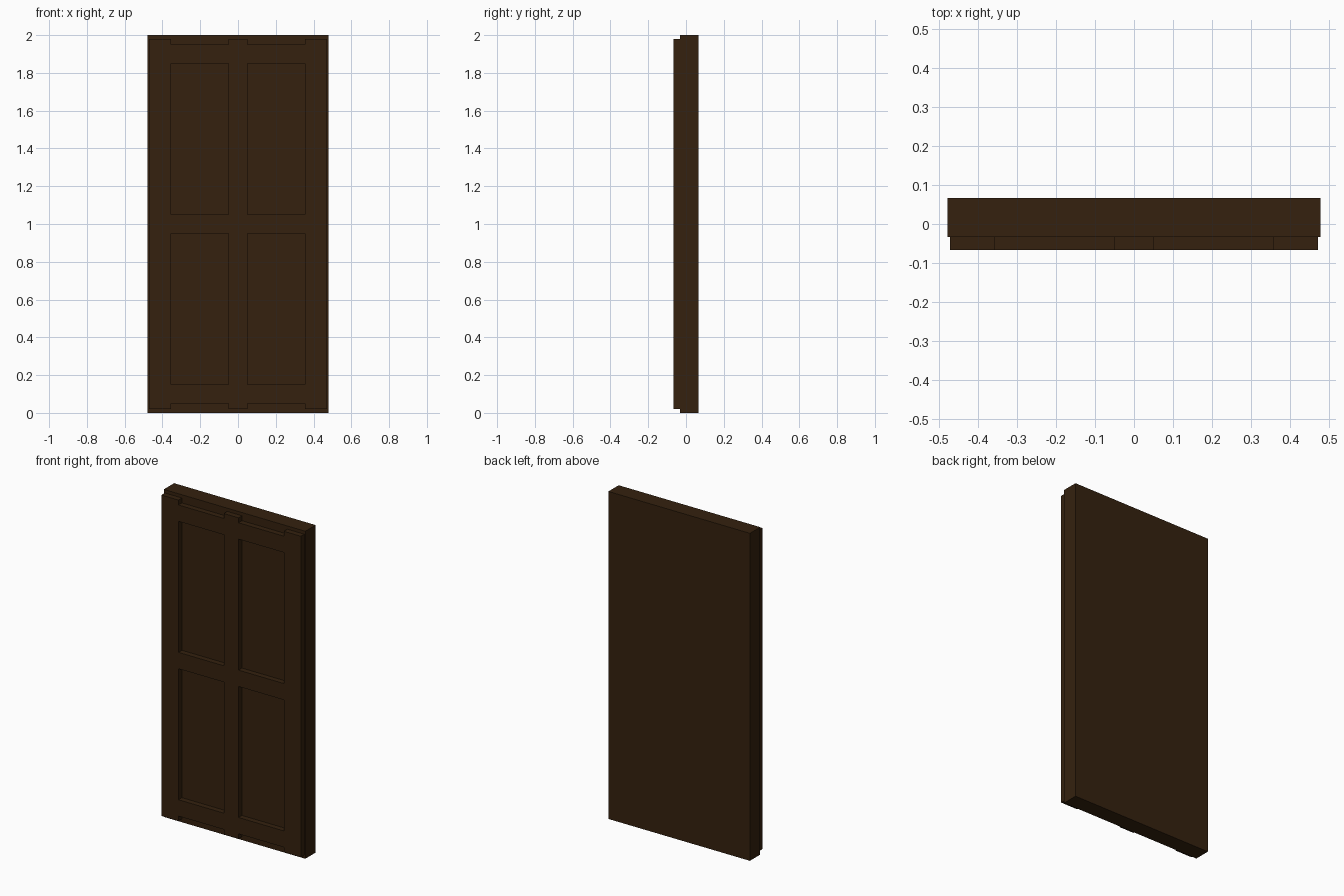
import bpy

if "Cube" in bpy.data.objects:
    bpy.data.objects.remove(bpy.data.objects["Cube"], do_unlink=True)

wood = bpy.data.materials.new("dark_brown_wood")
wood.use_nodes = True
color = (0.035, 0.0155, 0.0045, 1)
wood.diffuse_color = color
wood.node_tree.nodes["Principled BSDF"].inputs["Base Color"].default_value = color


def box(name, x, y, z):
    """Box spanning the given (low, high) ranges."""
    spans = (x, y, z)
    bpy.ops.mesh.primitive_cube_add(size=1, location=[(a + b) / 2 for a, b in spans])
    ob = bpy.context.object
    ob.name = name
    ob.scale = [b - a for a, b in spans]
    bpy.ops.object.transform_apply(location=False, rotation=False, scale=True)
    ob.data.materials.append(wood)
    return ob


BACK, FACE, FRONT = 0.066, -0.033, -0.066
TRIM = (FRONT, FACE)
HALF, EDGE, INNER, MID = 0.478, 0.471, 0.356, 0.05

# Door slab
box("door_slab", (-HALF, HALF), (FACE, BACK), (0, 2))

# Raised upright stiles
for name, x in (("right_stile", (-EDGE, -INNER)),
                ("middle_stile", (-MID, MID)),
                ("left_stile", (INNER, EDGE))):
    box(name, x, TRIM, (0.02, 1.98))

# Raised cross rails between the stiles
for level, z in (("bottom", 0.1), ("middle", 1.0), ("top", 1.9)):
    for side, x in (("right", (-INNER, -MID)), ("left", (MID, INNER))):
        box(f"{level}_{side}_rail", x, TRIM, (z - 0.05, z + 0.05))
